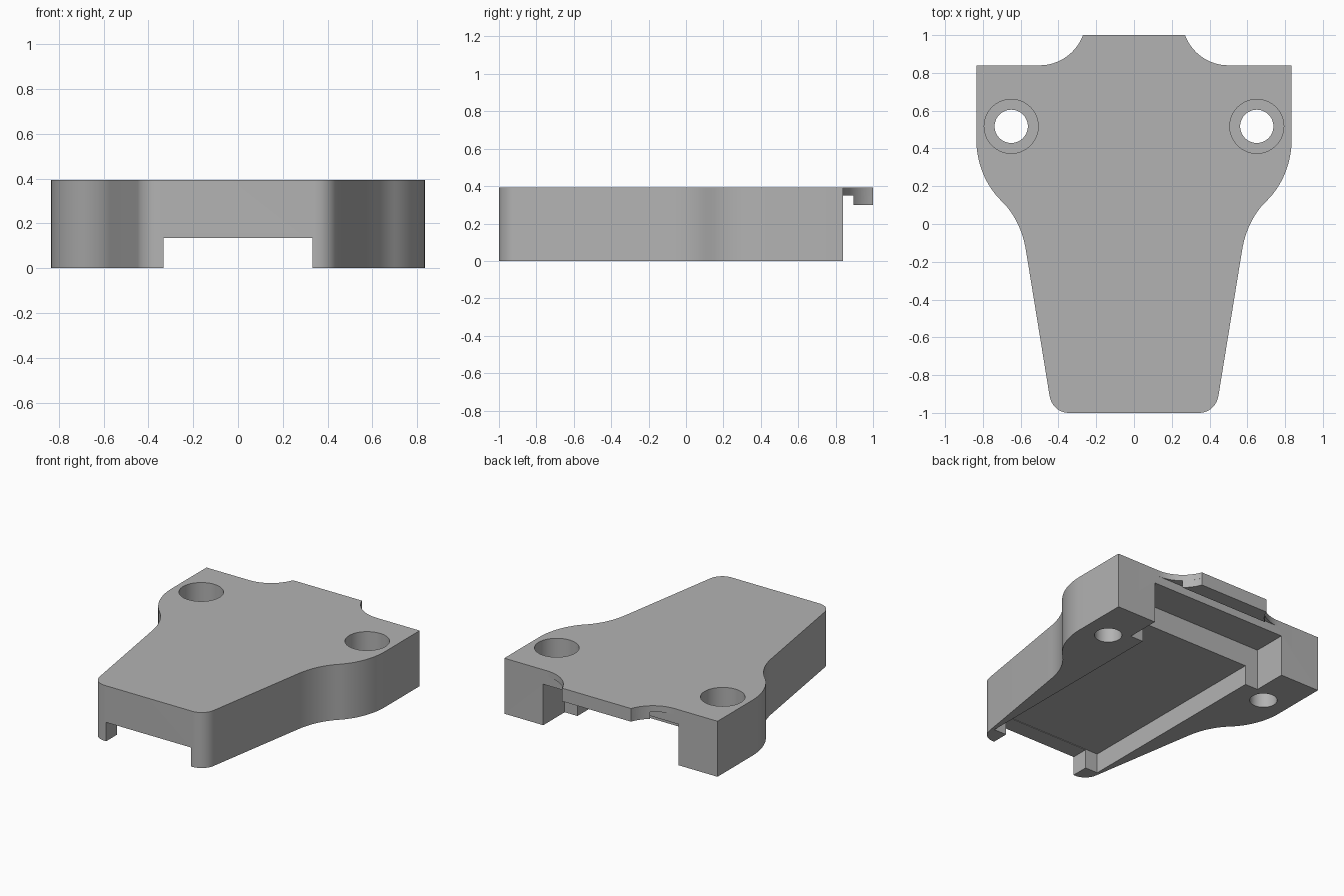
import bpy, bmesh
from math import sin, cos, radians
from mathutils import Vector
from mathutils.geometry import interpolate_bezier

if "Cube" in bpy.data.objects:
    bpy.data.objects.remove(bpy.data.objects["Cube"])

HEIGHT = 0.393
BACK = 0.84

grey = bpy.data.materials.new("plain grey")
grey.use_nodes = True
colour = (0.45, 0.45, 0.45, 1)
grey.diffuse_color = colour
grey.node_tree.nodes["Principled BSDF"].inputs["Base Color"].default_value = colour


def link(name, bm):
    bmesh.ops.recalc_face_normals(bm, faces=bm.faces)
    mesh = bpy.data.meshes.new(name)
    bm.to_mesh(mesh)
    bm.free()
    mesh.materials.append(grey)
    obj = bpy.data.objects.new(name, mesh)
    bpy.context.collection.objects.link(obj)
    return obj


def prism(name, half, z0, z1, round_bottom=0):
    """Extrude a half outline (+x side) mirrored across x = 0."""
    points = list(half) + [(-x, y) for x, y in reversed(half)]
    bm = bmesh.new()
    face = bm.faces.new([bm.verts.new((x, y, z0)) for x, y in points])
    top = bmesh.ops.extrude_face_region(bm, geom=[face])["geom"]
    for v in top:
        if isinstance(v, bmesh.types.BMVert):
            v.co.z = z1
    if round_bottom:
        edges = [e for e in bm.edges if all(v.co.z == z0 for v in e.verts)
                 and abs(e.verts[0].co.y - e.verts[1].co.y) < 1e-5]
        bmesh.ops.bevel(bm, geom=edges, offset=round_bottom, segments=6,
                        profile=0.5, affect="EDGES")
    return link(name, bm)


def box(name, half_width, y0, y1, z1):
    return prism(name, [(half_width, y0), (half_width, y1)], -0.1, z1)


def cylinder(name, x, y, radius, z0, z1):
    bm = bmesh.new()
    bmesh.ops.create_cone(bm, cap_ends=True, segments=64, radius1=radius,
                          radius2=radius, depth=z1 - z0)
    bmesh.ops.translate(bm, verts=bm.verts, vec=(x, y, (z0 + z1) / 2))
    return link(name, bm)


def combine(target, tool, operation):
    mod = target.modifiers.new(operation.lower(), "BOOLEAN")
    mod.operation = operation
    mod.solver = "EXACT"
    mod.object = tool
    bpy.context.view_layer.objects.active = target
    bpy.ops.object.modifier_apply(modifier=mod.name)
    bpy.data.objects.remove(tool)


def curve(p0, d0, p1, d1, handle, count=14):
    """Smooth arc leaving p0 along d0 and reaching p1 along d1."""
    a, b = Vector(p0), Vector(p1)
    pts = interpolate_bezier(a, a + Vector(d0).normalized() * handle,
                             b - Vector(d1).normalized() * handle, b, count)
    return [(p.x, p.y) for p in pts]


# Cover body: tapered front, S-curved sides, square back corners
taper, bend = (0.16, 0.99), (0.72, 0.69)
outline = curve((0.345, -1), (1, 0), (0.447, -0.91), taper, 0.052, 10)
outline += curve((0.572, -0.14), taper, (0.70, 0.12), bend, 0.098)
outline += curve((0.70, 0.12), bend, (0.835, 0.45), (0, 1), 0.122)[1:]
outline.append((0.835, BACK))
cover = prism("cover_body", outline, 0, HEIGHT)


# Back tab with concave flanks and a hooked lip underneath
def flank(start, end, count=16):
    steps = [radians(start + (end - start) * i / count) for i in range(count + 1)]
    return [(0.5 - 0.245 * sin(a), 1.085 - 0.245 * cos(a)) for a in steps]


tab = prism("tab", [(0.5, 0.8)] + flank(0, 69.7), 0.35, HEIGHT)
lip = prism("lip", flank(39, 69.7), 0.30, 0.37, round_bottom=0.025)
combine(tab, lip, "UNION")
combine(cover, tab, "UNION")

# Underside: front opening, long channel, deeper back pocket
combine(cover, box("front_opening", 0.333, -1.1, -0.8, 0.134), "DIFFERENCE")
combine(cover, box("channel", 0.43, -0.88, 0.7, 0.138), "DIFFERENCE")
combine(cover, box("back_pocket", 0.53, 0.60, BACK + 0.03, 0.29), "DIFFERENCE")

# Counterbored screw holes
for side in (-1, 1):
    combine(cover, cylinder("screw_hole", side * 0.65, 0.517, 0.088, -0.1, 0.5), "DIFFERENCE")
    combine(cover, cylinder("counterbore", side * 0.65, 0.517, 0.143, 0.13, 0.5), "DIFFERENCE")

bpy.ops.object.select_all(action="DESELECT")
cover.select_set(True)
bpy.context.view_layer.objects.active = cover
bpy.ops.object.shade_smooth_by_angle(angle=radians(30))
